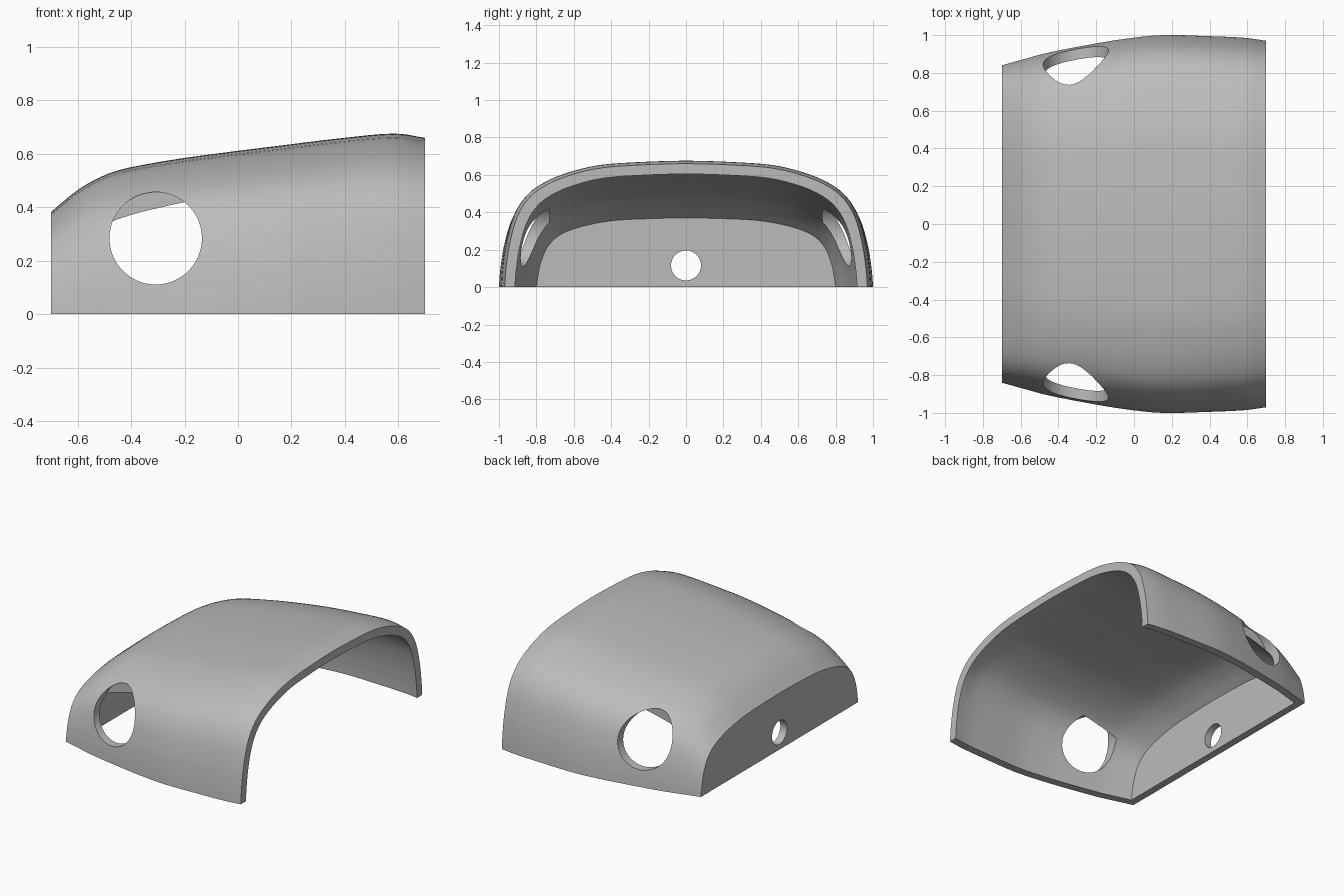
import bpy
import bmesh
import math
from mathutils import Vector, Matrix

if "Cube" in bpy.data.objects:
    bpy.data.objects.remove(bpy.data.objects["Cube"])

THICK = 0.055
# Lengthwise stations: x, half width, crown height
STATIONS = [(-0.7, 0.84, 0.382), (-0.65, 0.854, 0.425), (-0.57, 0.876, 0.484),
            (-0.45, 0.908, 0.538), (-0.25, 0.947, 0.577), (-0.05, 0.98, 0.605),
            (0.15, 1.0, 0.63), (0.38, 0.995, 0.658), (0.58, 0.986, 0.676), (0.7, 0.97, 0.66)]
# Half cross-section as fractions of half width and height, base to crown
PROFILE = [(1, 0), (0.992, 0.15), (0.972, 0.35), (0.93, 0.57), (0.86, 0.73),
           (0.76, 0.835), (0.62, 0.915), (0.46, 0.967), (0.24, 0.99), (0, 1)]


def spline(points, steps):
    """Smooth curve passing through every point."""
    p = [Vector(q) for q in points]
    p = [2 * p[0] - p[1]] + p + [2 * p[-1] - p[-2]]
    out = []
    for a, b, c, d in zip(p, p[1:], p[2:], p[3:]):
        for i in range(steps):
            t = i / steps
            out.append(b + (c - a) * t / 2 + (2 * a - 5 * b + 4 * c - d) * t * t / 2
                       + (3 * b - a - 3 * c + d) * t ** 3 / 2)
    return out + [p[-2]]


def make_object(name, bm):
    bmesh.ops.recalc_face_normals(bm, faces=bm.faces)
    mesh = bpy.data.meshes.new(name)
    bm.to_mesh(mesh)
    bm.free()
    obj = bpy.data.objects.new(name, mesh)
    bpy.context.collection.objects.link(obj)
    return obj


def loft(name, stations, section):
    """Closed solid swept through scaled copies of a cross-section."""
    bm = bmesh.new()
    rings = [[bm.verts.new((x, w * u, h * v)) for u, v in section] for x, w, h in stations]
    n = len(section)
    for r, s in zip(rings, rings[1:]):
        for i in range(n):
            j = (i + 1) % n
            bm.faces.new((r[i], r[j], s[j], s[i]))
    bm.faces.new(rings[0])
    bm.faces.new(rings[-1])
    return make_object(name, bm)


def cylinder(name, centre, radius, depth, axis):
    bm = bmesh.new()
    bmesh.ops.create_cone(bm, cap_ends=True, segments=64, radius1=radius, radius2=radius,
                          depth=depth, matrix=Matrix.Translation(centre)
                          @ Matrix.Rotation(math.pi / 2, 4, axis))
    return make_object(name, bm)


def cut(obj, cutter):
    mod = obj.modifiers.new("cut", 'BOOLEAN')
    mod.operation = 'DIFFERENCE'
    mod.solver = 'EXACT'
    mod.object = cutter
    bpy.ops.object.modifier_apply(modifier=mod.name)
    bpy.data.objects.remove(cutter)


# Outer hood body
mirrored = PROFILE + [(-u, v) for u, v in PROFILE[-2::-1]]
section = [tuple(p) for p in spline(mirrored, 4)]
hood = loft("curved_hood", spline(STATIONS, 4), section)
bpy.context.view_layer.objects.active = hood
hood.select_set(True)

# Hollow interior, open at the base and at the tall end
inner = [(x, w - THICK, h - THICK) for x, w, h in spline(STATIONS[1:], 4)]
inner.append((0.8, inner[-1][1], inner[-1][2]))
cut(hood, loft("cavity", inner, [(1, -0.2)] + section + [(-1, -0.2)]))

# Round openings in both sides, then the small one in the end wall
for side in (-1, 1):
    cut(hood, cylinder("side_opening", (-0.308, side * 0.93, 0.284), 0.173, 0.4, 'X'))
cut(hood, cylinder("end_opening", (-0.7, 0, 0.116), 0.08, 0.3, 'Y'))

# Grey finish
grey = bpy.data.materials.new("plain grey")
grey.use_nodes = True
colour = (0.5, 0.5, 0.5, 1)
grey.diffuse_color = colour
grey.node_tree.nodes["Principled BSDF"].inputs["Base Color"].default_value = colour
hood.data.materials.clear()
hood.data.materials.append(grey)
bpy.ops.object.shade_smooth_by_angle(angle=math.radians(30))
